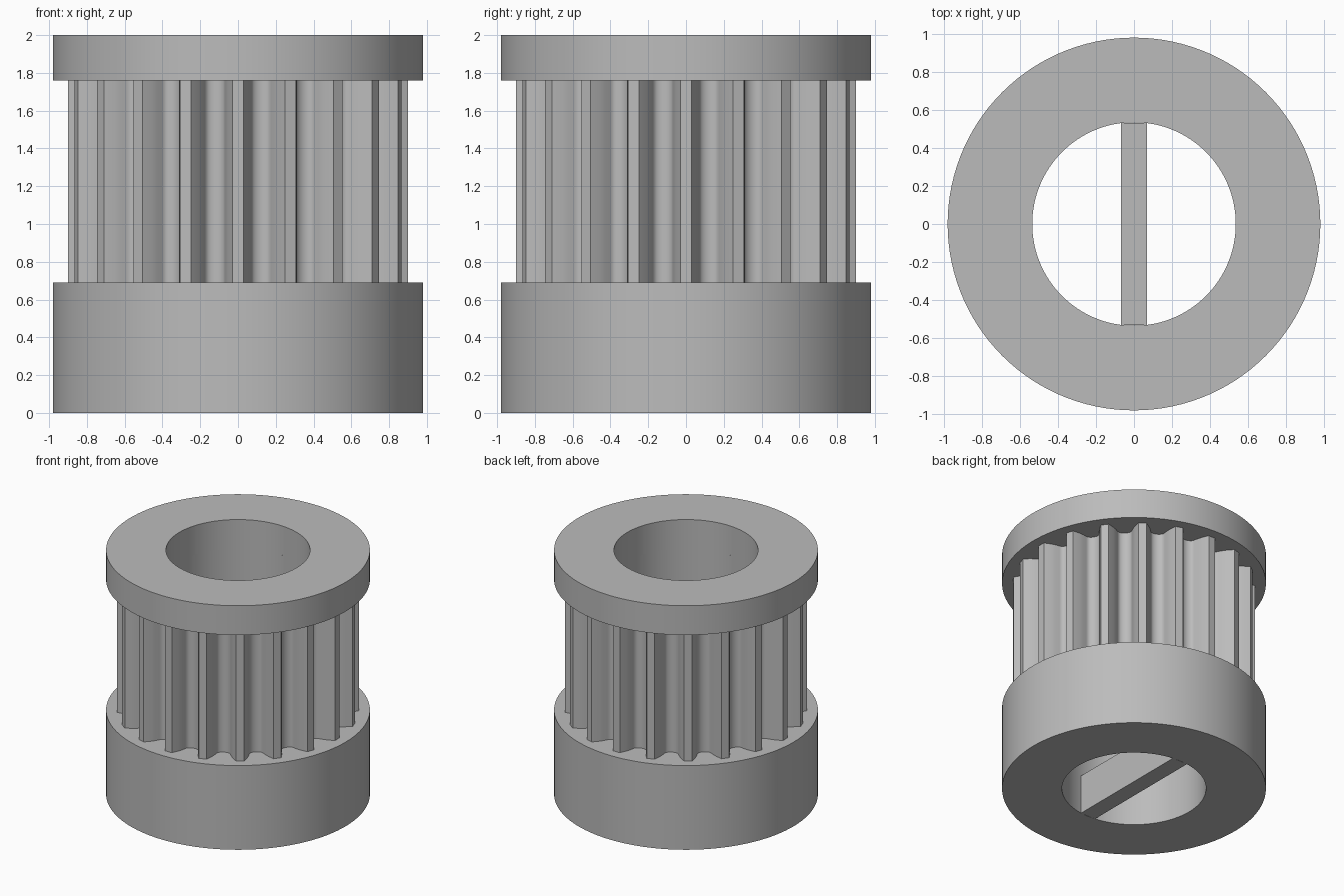
import bpy, bmesh
from math import sin, cos, tau, radians, sqrt

cube = bpy.data.objects.get("Cube")
if cube:
    bpy.data.objects.remove(cube, do_unlink=True)

BORE = 0.535
FLANGE = 0.98
TEETH = 20
SEGMENTS = 120

grey = bpy.data.materials.new("plain_grey")
grey.use_nodes = True
grey.diffuse_color = (0.5, 0.5, 0.5, 1)
shader = next(n for n in grey.node_tree.nodes if n.type == 'BSDF_PRINCIPLED')
shader.inputs["Base Color"].default_value = (0.5, 0.5, 0.5, 1)
shader.inputs["Roughness"].default_value = 0.6


def finish(bm, name):
    bmesh.ops.recalc_face_normals(bm, faces=bm.faces)
    mesh = bpy.data.meshes.new(name)
    bm.to_mesh(mesh)
    bm.free()
    mesh.materials.append(grey)
    obj = bpy.data.objects.new(name, mesh)
    bpy.context.collection.objects.link(obj)
    bpy.ops.object.select_all(action='DESELECT')
    obj.select_set(True)
    bpy.context.view_layer.objects.active = obj
    bpy.ops.object.shade_smooth_by_angle(angle=radians(30))
    return obj


def bored_ring(name, outline, z0, z1):
    """Extrude a polar outline (angle, radius) between two heights around the bore."""
    bm = bmesh.new()

    def loop(bore, z):
        return [bm.verts.new(((BORE if bore else r) * cos(a),
                              (BORE if bore else r) * sin(a), z))
                for a, r in outline]

    loops = [loop(False, z0), loop(False, z1), loop(True, z1), loop(True, z0)]
    n = len(outline)
    for k, low in enumerate(loops):
        high = loops[(k + 1) % 4]
        for i in range(n):
            j = (i + 1) % n
            bm.faces.new((low[i], low[j], high[j], high[i]))
    return finish(bm, name)


# Plain round flanges
circle = [(i * tau / SEGMENTS, FLANGE) for i in range(SEGMENTS)]
bored_ring("lower_hub", circle, 0, 0.69)
bored_ring("upper_flange", circle, 1.76, 2)

# Toothed belt section: flat tip, rounded flank, hollow groove
half = [(1.9, 0.9), (3.58, 0.849), (4.42, 0.817), (5.1, 0.785)]
for u in (0.9, 0.7, 0.45, 0.2):
    half.append((9 - 3.9 * u, 0.785 - 0.035 * sqrt(1 - u * u)))
tooth = [(-a, r) for a, r in reversed(half)] + half + [(9, 0.75)]
teeth = [(radians(a) + k * tau / TEETH, r) for k in range(TEETH) for a, r in tooth]
bored_ring("toothed_drum", teeth, 0.69, 1.76)

# Flat key bar across the bottom of the bore
bm = bmesh.new()
bmesh.ops.create_cube(bm, size=1)
for v in bm.verts:
    v.co = (v.co.x * 0.135, v.co.y * 1.064, (v.co.z + 0.5) * 0.32)
finish(bm, "key_bar")
